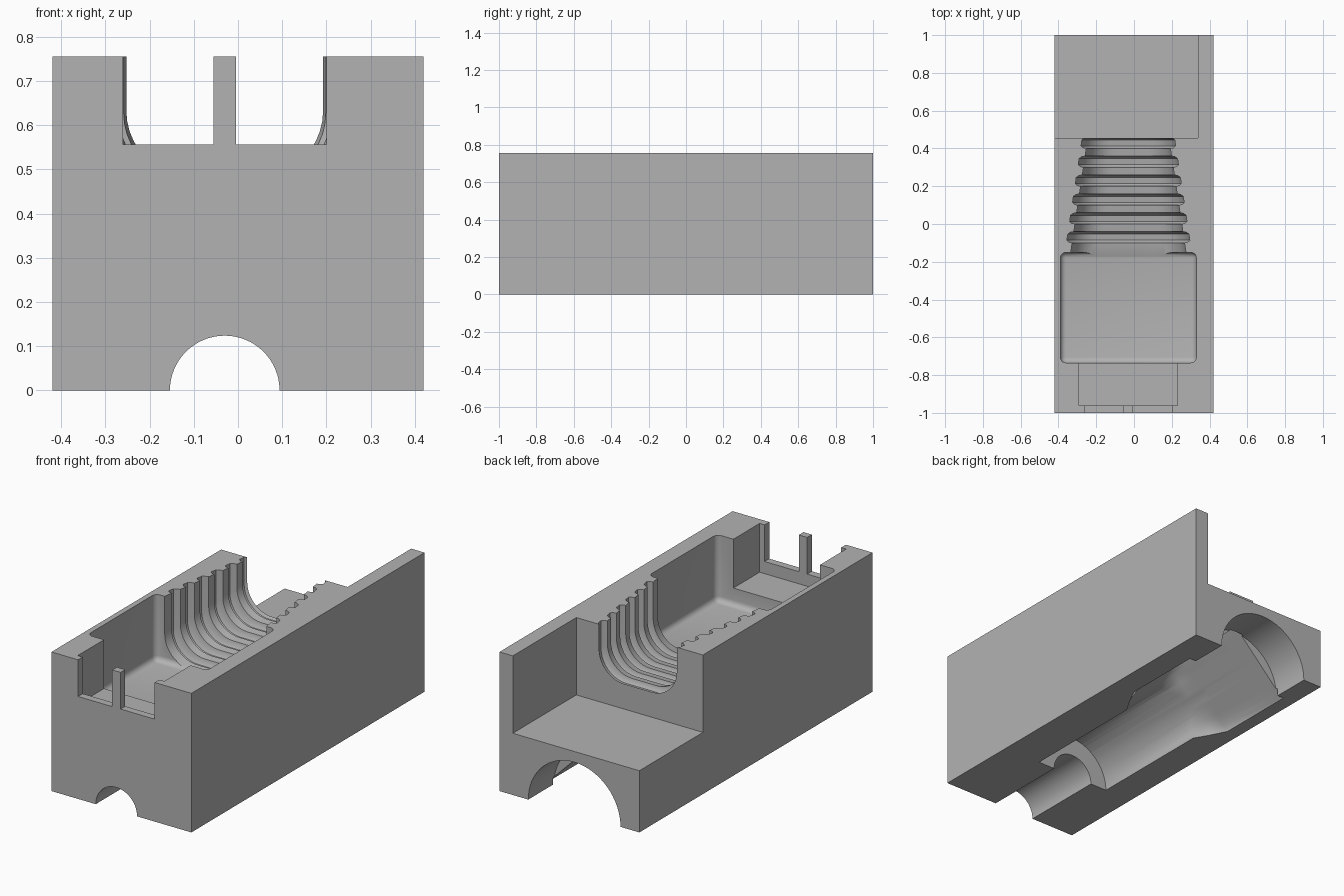
import bpy, bmesh
from math import pi, sin, cos

if "Cube" in bpy.data.objects:
    bpy.data.objects.remove(bpy.data.objects["Cube"], do_unlink=True)

TOP = 0.755      # height of the block
AXIS = -0.03     # x of the mould centre line

grey = bpy.data.materials.new("plain_grey")
grey.use_nodes = True
colour = (0.45, 0.45, 0.45, 1)
grey.diffuse_color = colour
grey.node_tree.nodes["Principled BSDF"].inputs["Base Color"].default_value = colour


def finish(name, bm):
    bmesh.ops.recalc_face_normals(bm, faces=bm.faces)
    mesh = bpy.data.meshes.new(name)
    bm.to_mesh(mesh)
    bm.free()
    mesh.materials.append(grey)
    obj = bpy.data.objects.new(name, mesh)
    bpy.context.collection.objects.link(obj)
    return obj


def box(name, x0, x1, y0, y1, z0, z1, round_by=0):
    bm = bmesh.new()
    bmesh.ops.create_cube(bm, size=1)
    for v in bm.verts:
        v.co.x = x1 if v.co.x > 0 else x0
        v.co.y = y1 if v.co.y > 0 else y0
        v.co.z = z1 if v.co.z > 0 else z0
    if round_by:
        bmesh.ops.bevel(bm, geom=bm.edges[:], offset=round_by, segments=5,
                        profile=0.5, affect='EDGES')
    return finish(name, bm)


def loft(name, stations, section):
    """Skin closed sections (x, z) placed along y."""
    bm = bmesh.new()
    rings = [[bm.verts.new((x, s[0], z)) for x, z in section(*s)] for s in stations]
    for a, b in zip(rings, rings[1:]):
        n = len(a)
        for i in range(n):
            j = (i + 1) % n
            bm.faces.new((a[i], a[j], b[j], b[i]))
    bm.faces.new(rings[0])
    bm.faces.new(rings[-1])
    return finish(name, bm)


def circle(y, r, sides=64):
    return [(AXIS + r * cos(2 * pi * i / sides), r * sin(2 * pi * i / sides))
            for i in range(sides)]


def diamond(y, r):
    """Circle of radius r clipped by a square standing on its corner."""
    pts = []
    for x, z in circle(y, r):
        k = min(1, 0.316 / (abs(x - AXIS) + abs(z)))
        pts.append((AXIS + (x - AXIS) * k, z * k))
    return pts


def trough(y, bump):
    """Round-bottomed U section that narrows towards the back."""
    w = 0.305 - 0.15 * (y + 0.15) + bump
    floor, r, steps = TOP - w - 0.05, 0.15, 10
    pts = [(AXIS + w, 0.9), (AXIS - w, 0.9)]
    for side, start in ((-1, pi), (1, 1.5 * pi)):
        for i in range(steps + 1):
            a = start + pi / 2 * i / steps
            pts.append((AXIS + side * (w - r) + r * cos(a), floor + r + r * sin(a)))
    return pts


block = box("mould_block", -0.42, 0.42, -1, 1, 0, TOP)

# Ribbed channel stations: a rounded ridge every tenth of a unit
ridge = [(-0.03, 0), (-0.026, 0.018), (-0.016, 0.03),
         (0.016, 0.03), (0.026, 0.018), (0.03, 0)]
ribs = [(-0.17, 0)]
for i in range(6):
    ribs += [(-0.07 + 0.1 * i + dy, b) for dy, b in ridge]
ribs.append((0.5, 0))

cutters = [
    # Upper side
    box("back_step_cut", -0.6, 0.34, 0.455, 1.2, 0.335, 1),
    box("boot_pocket_cut", -0.39, 0.33, -0.735, -0.15, 0.395, 1, 0.03),
    loft("ribbed_channel_cut", ribs, trough),
    box("plug_pocket_cut", -0.29, 0.23, -0.96, -0.7, 0.49, 1),
    box("front_notch_right_cut", -0.26, -0.055, -1.1, -0.95, 0.556, 1),
    box("front_notch_left_cut", -0.005, 0.2, -1.1, -0.95, 0.556, 1),
    # Under side
    loft("front_bore_cut", [(-1.1, 0.124), (-0.5, 0.124)], circle),
    loft("main_bore_cut", [(-0.53, 0.225), (0.36, 0.225)], circle),
    loft("nut_pocket_cut", [(0.17, 0.223), (0.25, 0.27), (0.34, 0.316),
                            (0.79, 0.316)], diamond),
    loft("back_bore_cut", [(0.78, 0.277), (1.1, 0.277)], circle),
]

# Carve the block
bpy.context.view_layer.objects.active = block
for cutter in cutters:
    cutter.hide_render = True
    mod = block.modifiers.new(cutter.name, 'BOOLEAN')
    mod.operation = 'DIFFERENCE'
    mod.solver = 'EXACT'
    mod.object = cutter
    bpy.ops.object.modifier_apply(modifier=mod.name)
for cutter in cutters:
    bpy.data.objects.remove(cutter, do_unlink=True)

bpy.ops.object.select_all(action='DESELECT')
block.select_set(True)
bpy.ops.object.shade_smooth_by_angle(angle=0.6)
